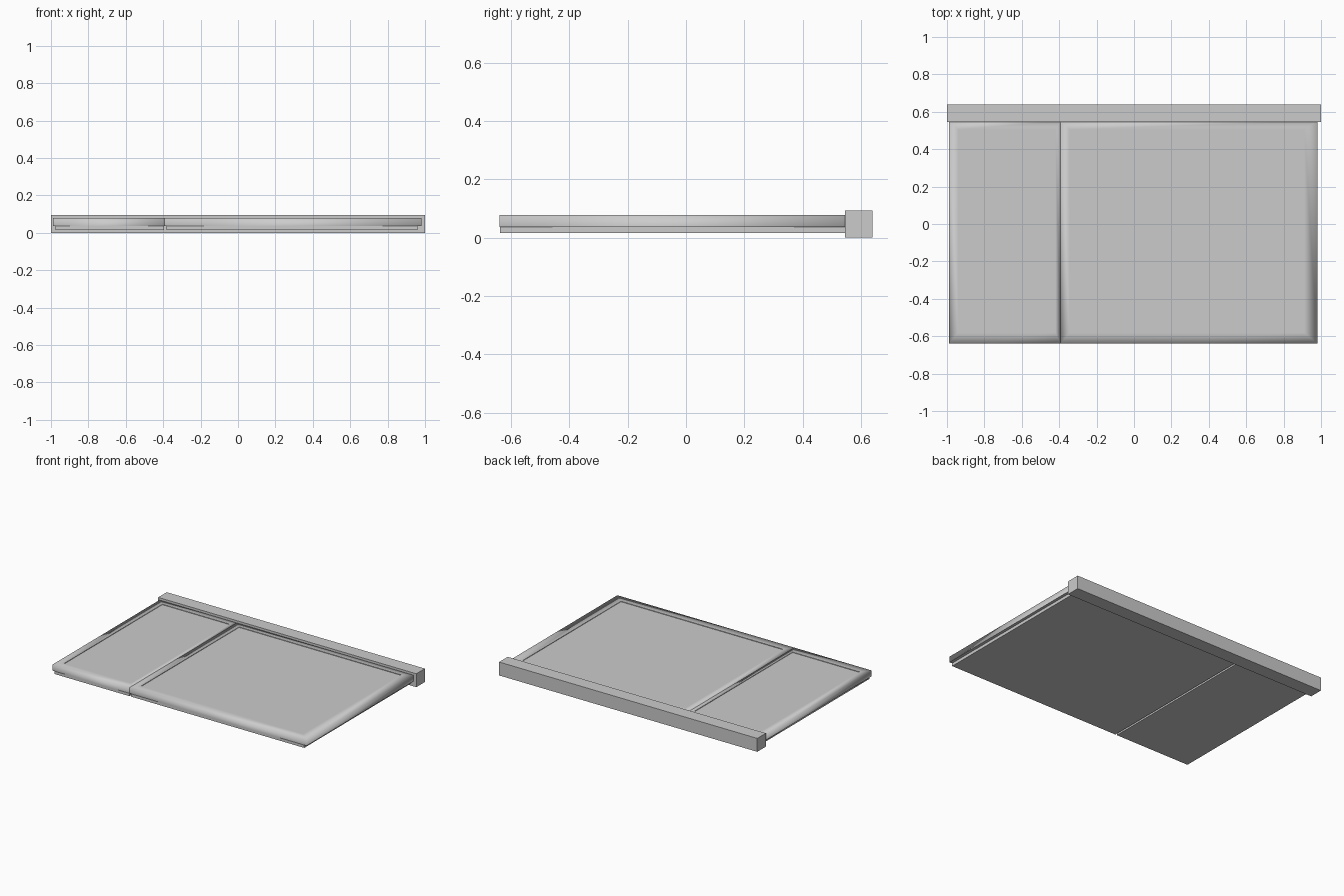
import bpy, bmesh

if "Cube" in bpy.data.objects:
    bpy.data.objects.remove(bpy.data.objects["Cube"])

TOP, STEP, BOTTOM = 0.078, 0.037, 0.016
FRONT, BACK = -0.64, 0.55


def finish(name, bm, smooth=False):
    bmesh.ops.recalc_face_normals(bm, faces=bm.faces)
    for f in bm.faces:
        f.smooth = smooth
    mesh = bpy.data.meshes.new(name)
    bm.to_mesh(mesh)
    bm.free()
    ob = bpy.data.objects.new(name, mesh)
    bpy.context.collection.objects.link(ob)
    return ob


def box(name, x0, x1, y0, y1, z0, z1):
    bm = bmesh.new()
    bmesh.ops.create_cube(bm, size=1)
    for v in bm.verts:
        v.co = ((x0 + x1) / 2 + v.co.x * (x1 - x0),
                (y0 + y1) / 2 + v.co.y * (y1 - y0),
                (z0 + z1) / 2 + v.co.z * (z1 - z0))
    return finish(name, bm)


def frame(name, outer, inner, z0, z1):
    """Rectangular ring with soft outer shading and a crisp inner lip."""
    bm = bmesh.new()

    def loop(r, z):
        x0, x1, y0, y1 = r
        return [bm.verts.new(c) for c in
                ((x0, y0, z), (x1, y0, z), (x1, y1, z), (x0, y1, z))]

    loops = [loop(outer, z0), loop(outer, z1), loop(inner, z1), loop(inner, z0)]
    for k in range(4):
        a, b = loops[k], loops[(k + 1) % 4]
        for i in range(4):
            j = (i + 1) % 4
            bm.faces.new((a[i], a[j], b[j], b[i]))
    for ring in (0, 2, 3):
        for i in range(4):
            bm.edges.get((loops[ring][i], loops[ring][(i + 1) % 4])).smooth = False
    return finish(name, bm, smooth=True)


# Two framed leaves, each with a flat pane and a stepped base
leaves = {
    "left": ((-0.99, -0.392, FRONT, BACK), (-0.94, -0.42, -0.58, 0.505), (-0.975, -0.395)),
    "right": ((-0.392, 0.98, FRONT, BACK), (-0.345, 0.91, -0.58, 0.505), (-0.382, 0.96)),
}
for side, (outer, inner, base_x) in leaves.items():
    frame(side + "_frame", outer, inner, STEP, TOP)
    box(side + "_pane", *inner, STEP, TOP - 0.004)
    box(side + "_base", *base_x, FRONT + 0.002, BACK, BOTTOM, STEP)

# Thick rail along the back edge
box("back_rail", -1.0, 1.0, 0.545, 0.64, 0.0, 0.094)
